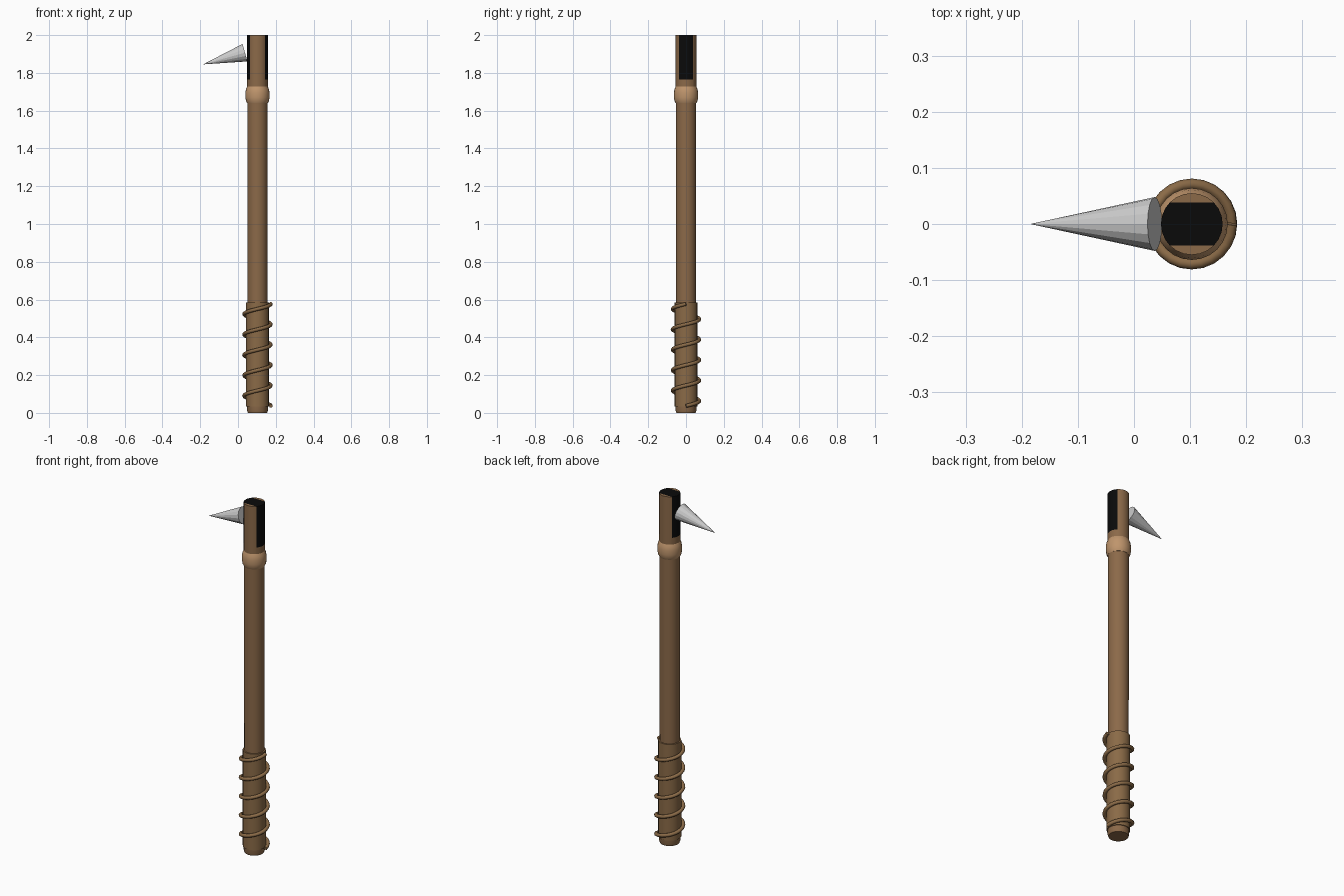
import bpy
import bmesh
import math
from mathutils import Vector

if "Cube" in bpy.data.objects:
    bpy.data.objects.remove(bpy.data.objects["Cube"])

AXIS_X = 0.103


def material(name, rgb):
    mat = bpy.data.materials.new(name)
    mat.use_nodes = True
    mat.diffuse_color = (*rgb, 1)
    mat.node_tree.nodes["Principled BSDF"].inputs["Base Color"].default_value = (*rgb, 1)
    return mat


wood = material("brown wood", (0.26, 0.142, 0.066))
wrap = material("grip leather", (0.255, 0.145, 0.063))
tan = material("tan collar", (0.52, 0.30, 0.15))
black = material("black inlay", (0.003, 0.003, 0.003))
steel = material("pale steel", (0.6, 0.6, 0.6))


def finish(name, bm, mats, smooth=True):
    bmesh.ops.recalc_face_normals(bm, faces=bm.faces)
    mesh = bpy.data.meshes.new(name)
    bm.to_mesh(mesh)
    bm.free()
    obj = bpy.data.objects.new(name, mesh)
    bpy.context.collection.objects.link(obj)
    for mat in mats:
        mesh.materials.append(mat)
    if smooth:
        bpy.ops.object.select_all(action="DESELECT")
        obj.select_set(True)
        bpy.context.view_layer.objects.active = obj
        bpy.ops.object.shade_smooth_by_angle(angle=math.radians(40))
    return obj


def lathe(profile, sides=24):
    """Capped solid of revolution about the handle axis, from (radius, z)."""
    bm = bmesh.new()
    rings = []
    for r, z in profile:
        angles = [math.tau * i / sides for i in range(sides)]
        rings.append([bm.verts.new((AXIS_X + r * math.cos(a), r * math.sin(a), z)) for a in angles])
    for low, high in zip(rings, rings[1:]):
        for i in range(sides):
            j = (i + 1) % sides
            bm.faces.new((low[i], low[j], high[j], high[i]))
    bm.faces.new(rings[0])
    bm.faces.new(rings[-1])
    return bm


# Handle parts
finish("shaft", lathe([(0.052, 0.5), (0.054, 1.68)]), [wood])
finish("pommel", lathe([(0.051, 0), (0.055, 0.012), (0.055, 0.06)]), [wood])
finish("grip", lathe([(0.06, 0.035), (0.06, 0.585)]), [wrap])
finish("collar", lathe([(0.055, 1.64), (0.061, 1.652), (0.064, 1.67),
                        (0.064, 1.695), (0.061, 1.713), (0.055, 1.727)]), [tan])

# Head with a black inlay running over the top and down both sides
head = lathe([(0.055, 1.66), (0.055, 2)])
for co, no in (((0, 0.038, 0), (0, 1, 0)), ((0, -0.038, 0), (0, 1, 0)), ((0, 0, 1.765), (0, 0, 1))):
    bmesh.ops.bisect_plane(head, geom=head.verts[:] + head.edges[:] + head.faces[:],
                           plane_co=co, plane_no=no)
for face in head.faces:
    c = face.calc_center_median()
    face.material_index = int(abs(c.y) < 0.038 and c.z > 1.765)
finish("head", head, [wood, black])

# Spike pointing out to the side and slightly down
base, tip = Vector((0.037, 0, 1.907)), Vector((-0.185, 0, 1.845))
spike = bmesh.new()
bmesh.ops.create_cone(spike, cap_ends=True, segments=16, radius1=0.048, radius2=0,
                      depth=(tip - base).length)
obj = finish("spike", spike, [steel], smooth=False)
obj.location = (base + tip) / 2
obj.rotation_euler = (tip - base).to_track_quat("Z", "Y").to_euler()

# Cord spiralling up around the grip
TURNS, STEPS = 5, 24
curve = bpy.data.curves.new("grip_cord", "CURVE")
curve.dimensions = "3D"
curve.bevel_depth = 0.01
curve.bevel_resolution = 2
curve.use_fill_caps = True
spline = curve.splines.new("POLY")
count = TURNS * STEPS
spline.points.add(count)
for i, point in enumerate(spline.points):
    a = math.tau * i / STEPS
    point.co = (AXIS_X + 0.071 * math.cos(a), 0.071 * math.sin(a), 0.037 + 0.54 * i / count, 1)
spline.use_smooth = True
curve.materials.append(wrap)
bpy.context.collection.objects.link(bpy.data.objects.new("grip_cord", curve))
